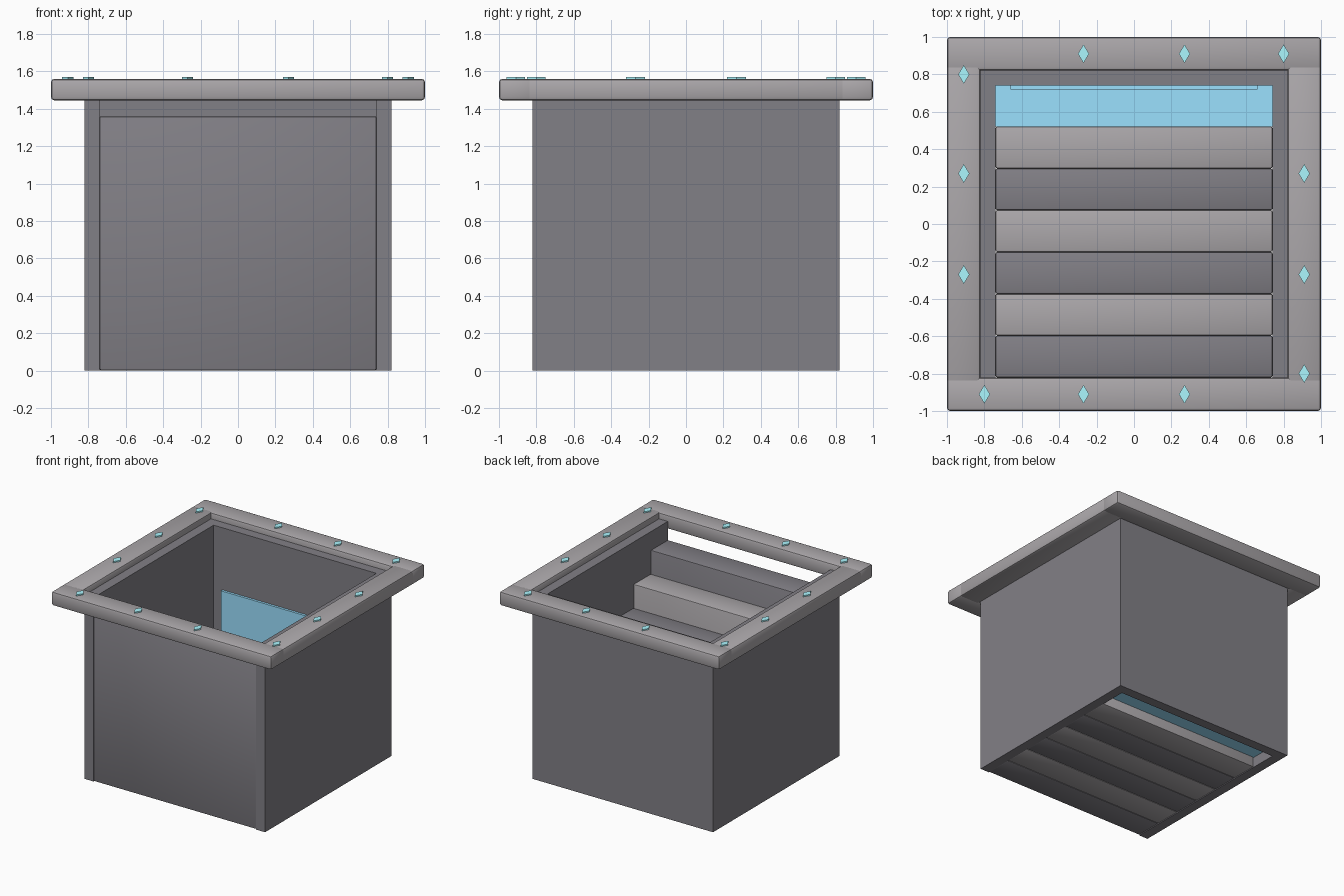
import bpy, bmesh

if "Cube" in bpy.data.objects:
    bpy.data.objects.remove(bpy.data.objects["Cube"])

def material(name, rgb):
    m = bpy.data.materials.new(name)
    m.diffuse_color = (*rgb, 1)
    m.use_nodes = True
    m.node_tree.nodes["Principled BSDF"].inputs["Base Color"].default_value = m.diffuse_color
    return m

def finish(name, bm, mat=None):
    me = bpy.data.meshes.new(name)
    bm.normal_update()
    bm.to_mesh(me)
    bm.free()
    ob = bpy.data.objects.new(name, me)
    bpy.context.collection.objects.link(ob)
    if mat:
        me.materials.append(mat)
    return ob

def box(name, lo, hi, bevel=0, segments=2, mat=None):
    """Axis-aligned box between two corners, optionally with rounded edges."""
    bm = bmesh.new()
    bmesh.ops.create_cube(bm, size=1)
    for v in bm.verts:
        v.co = [(a + b) / 2 + c * (b - a) for a, b, c in zip(lo, hi, v.co)]
    if bevel:
        bmesh.ops.bevel(bm, geom=bm.edges[:], offset=bevel, segments=segments,
                        profile=0.5, affect='EDGES')
        for f in bm.faces:
            f.smooth = True
    ob = finish(name, bm, mat)
    if bevel:
        bpy.ops.object.select_all(action='DESELECT')
        ob.select_set(True)
        bpy.context.view_layer.objects.active = ob
        bpy.ops.object.shade_smooth_by_angle()
    return ob

glow = material("glow_blue", (0.33, 0.75, 1.0))
gem_mat = material("gem_blue", (0.41, 0.93, 1.0))
dark = material("dark_stone", (0.222, 0.214, 0.238))
light = material("light_stone", (0.41, 0.39, 0.405))

OUT, INN, WALL_TOP = 0.82, 0.74, 1.51

# Side and back walls; the front is closed only by the top step
for side, s in (("left", -1), ("right", 1)):
    x0, x1 = sorted((s * INN, s * OUT))
    box(f"{side}_wall", (x0, -OUT, 0), (x1, OUT, WALL_TOP), mat=dark)
box("back_wall", (-INN, INN, 0), (INN, OUT, WALL_TOP), mat=dark)

# Rim: long bars front and back, side bars between them
for name, s in (("front_rim", -1), ("back_rim", 1)):
    y0, y1 = sorted((s * 0.82, s * 1.0))
    box(name, (-1, y0, 1.445), (1, y1, 1.56), 0.018, mat=light)
for name, s in (("left_rim", -1), ("right_rim", 1)):
    x0, x1 = sorted((s * 0.82, s * 1.0))
    box(name, (x0, -0.86, 1.445), (x1, 0.86, 1.56), 0.018, mat=light)

# Steps descending from front to back, alternating dark and light blocks
STEPS, TOP, TREAD = 6, 1.36, 0.2235
RISE = TOP / (STEPS + 1)
for i in range(STEPS):
    y = -OUT + i * TREAD
    box(f"step_{i + 1}", (-INN, y, 0.002), (INN, y + TREAD, TOP - i * RISE),
        0.009, mat=(dark, light)[i % 2])

# Glowing landing sheet and doorway panel
bm = bmesh.new()
y0 = -OUT + STEPS * TREAD
bm.faces.new([bm.verts.new((x, y, 0.085)) for x, y in
              ((-INN, y0), (INN, y0), (INN, INN), (-INN, INN))])
finish("landing", bm, glow)
box("doorway_panel", (-0.66, 0.72, 0.02), (0.66, INN, 1.0), mat=glow)

# Diamond studs, three per rim side, point-symmetric about the centre
half = [(-0.27, 0.91), (0.27, 0.91), (0.80, 0.91),
        (-0.91, 0.80), (-0.91, 0.27), (-0.91, -0.27)]
studs = half + [(-x, -y) for x, y in half]
for i, (x, y) in enumerate(studs):
    bm = bmesh.new()
    ring = [bm.verts.new((x + dx, y + dy, 1.545))
            for dx, dy in ((0.03, 0), (0, 0.05), (-0.03, 0), (0, -0.05))]
    base = bm.faces.new(ring)
    top = bmesh.ops.extrude_face_region(bm, geom=[base])["geom"]
    bmesh.ops.translate(bm, vec=(0, 0, 0.025),
                        verts=[g for g in top if isinstance(g, bmesh.types.BMVert)])
    bmesh.ops.recalc_face_normals(bm, faces=bm.faces[:])
    finish(f"stud_{i + 1}", bm, gem_mat)
